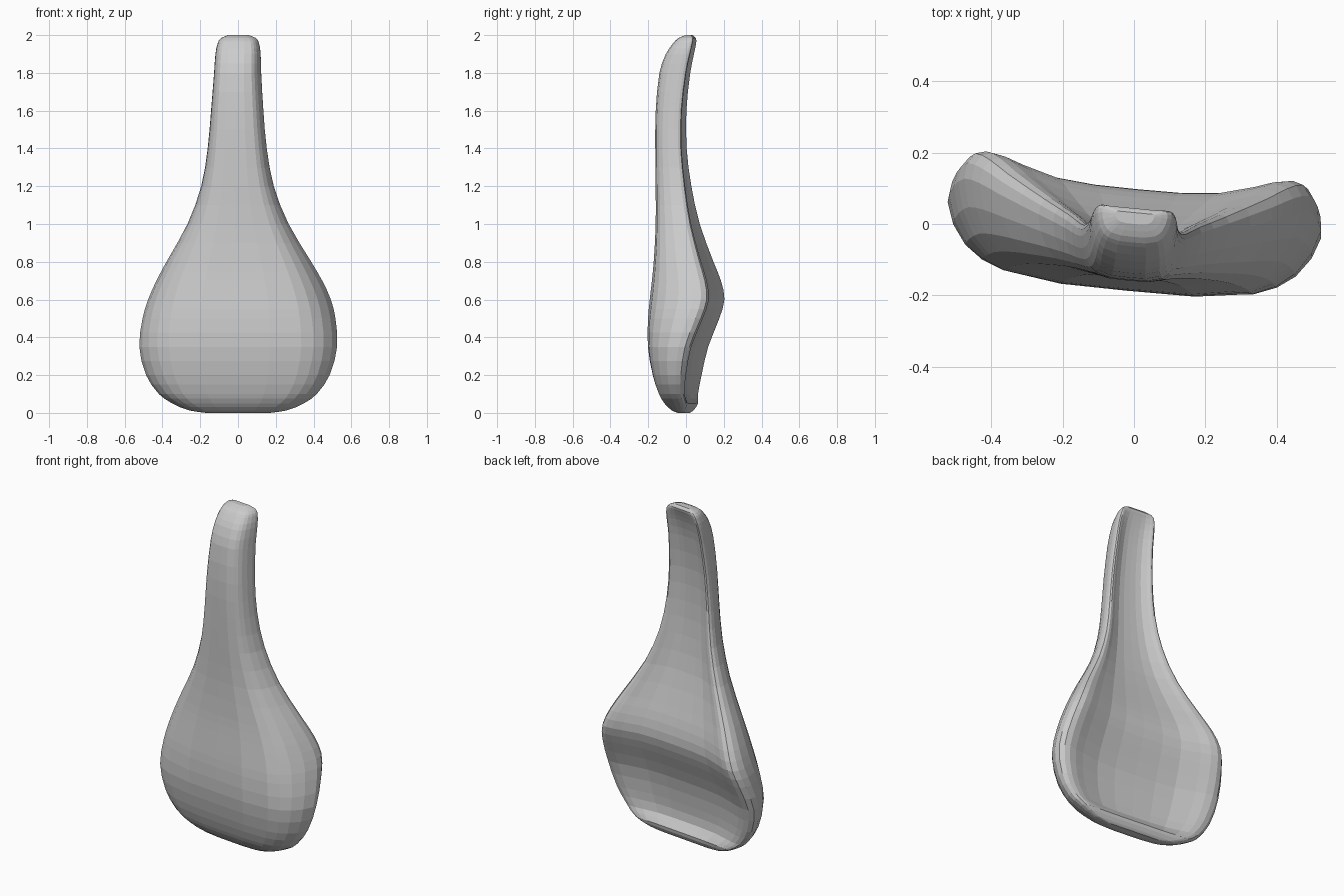
import bpy, bmesh
from math import radians
from mathutils import Matrix

# Levels: z, half width, front y, rim y, depth of the hollow in the back
LEVELS = [
    (0.00, 0.17, -0.035, 0.005, 0.0),
    (0.012, 0.255, -0.065, 0.017, 0.0),
    (0.05, 0.350, -0.103, 0.034, 0.004),
    (0.10, 0.420, -0.130, 0.028, 0.035),
    (0.20, 0.488, -0.161, 0.041, 0.050),
    (0.35, 0.526, -0.186, 0.073, 0.060),
    (0.50, 0.513, -0.186, 0.133, 0.064),
    (0.60, 0.486, -0.178, 0.163, 0.065),
    (0.70, 0.441, -0.168, 0.148, 0.060),
    (0.80, 0.385, -0.160, 0.113, 0.053),
    (1.00, 0.269, -0.153, 0.050, 0.045),
    (1.20, 0.193, -0.156, 0.012, 0.038),
    (1.40, 0.157, -0.159, -0.010, 0.030),
    (1.60, 0.139, -0.157, -0.010, 0.028),
    (1.80, 0.125, -0.138, 0.012, 0.025),
    (1.90, 0.120, -0.104, 0.032, 0.020),
    (1.96, 0.109, -0.063, 0.045, 0.010),
    (1.985, 0.092, -0.036, 0.044, 0.0),
    (2.00, 0.055, 0.000, 0.032, 0.0),
]
# Half section: (fraction of width, fraction front to rim, fraction of hollow)
SECTION = [(0, 0, 0), (0.36, 0.006, 0), (0.67, 0.085, 0), (0.79, 0.18, 0),
           (0.885, 0.32, 0), (0.96, 0.53, 0), (1, 0.76, 0), (0.99, 0.89, 0),
           (0.95, 0.975, 0), (0.89, 1, 0), (0.81, 1, 0.1),
           (0.70, 1, 0.38), (0.48, 1, 0.83), (0.25, 1, 0.98), (0, 1, 1)]


def slope(i, k):
    a, b = LEVELS[max(i - 1, 0)], LEVELS[min(i + 1, len(LEVELS) - 1)]
    return (b[k] - a[k]) / (b[0] - a[0])


def smooth_levels(steps=2):
    """Hermite interpolation between the levels."""
    out = []
    for i in range(len(LEVELS) - 1):
        a, b = LEVELS[i], LEVELS[i + 1]
        h = b[0] - a[0]
        for s in range(steps):
            t = s / steps
            row = [a[0] + h * t]
            for k in range(1, 5):
                row.append((2*t**3 - 3*t*t + 1) * a[k] + (3*t*t - 2*t**3) * b[k]
                           + h * ((t**3 - 2*t*t + t) * slope(i, k)
                                  + (t**3 - t*t) * slope(i + 1, k)))
            out.append(row)
    out.append(LEVELS[-1])
    return out


# Lofted, flat-faceted paddle body with a hollow back
bm = bmesh.new()
rings = []
for z, w, yf, yr, d in smooth_levels():
    half = [(w * u, yf + (yr - yf) * v - d * c) for u, v, c in SECTION]
    pts = half + [(-x, y) for x, y in half[-2:0:-1]]
    rings.append([bm.verts.new((x, y, z)) for x, y in pts])
for a, b in zip(rings, rings[1:]):
    n = len(a)
    for i in range(n):
        j = (i + 1) % n
        bm.faces.new((a[i], a[j], b[j], b[i]))
bm.faces.new(rings[0][::-1])
bm.faces.new(rings[-1])
bmesh.ops.recalc_face_normals(bm, faces=bm.faces)

# The whole body is turned slightly about the vertical
bmesh.ops.transform(bm, matrix=Matrix.Rotation(radians(-5.5), 4, 'Z'), verts=bm.verts)

mesh = bpy.data.meshes.new("paddle_body")
bm.to_mesh(mesh)
bm.free()
body = bpy.data.objects.new("paddle_body", mesh)
bpy.context.collection.objects.link(body)
